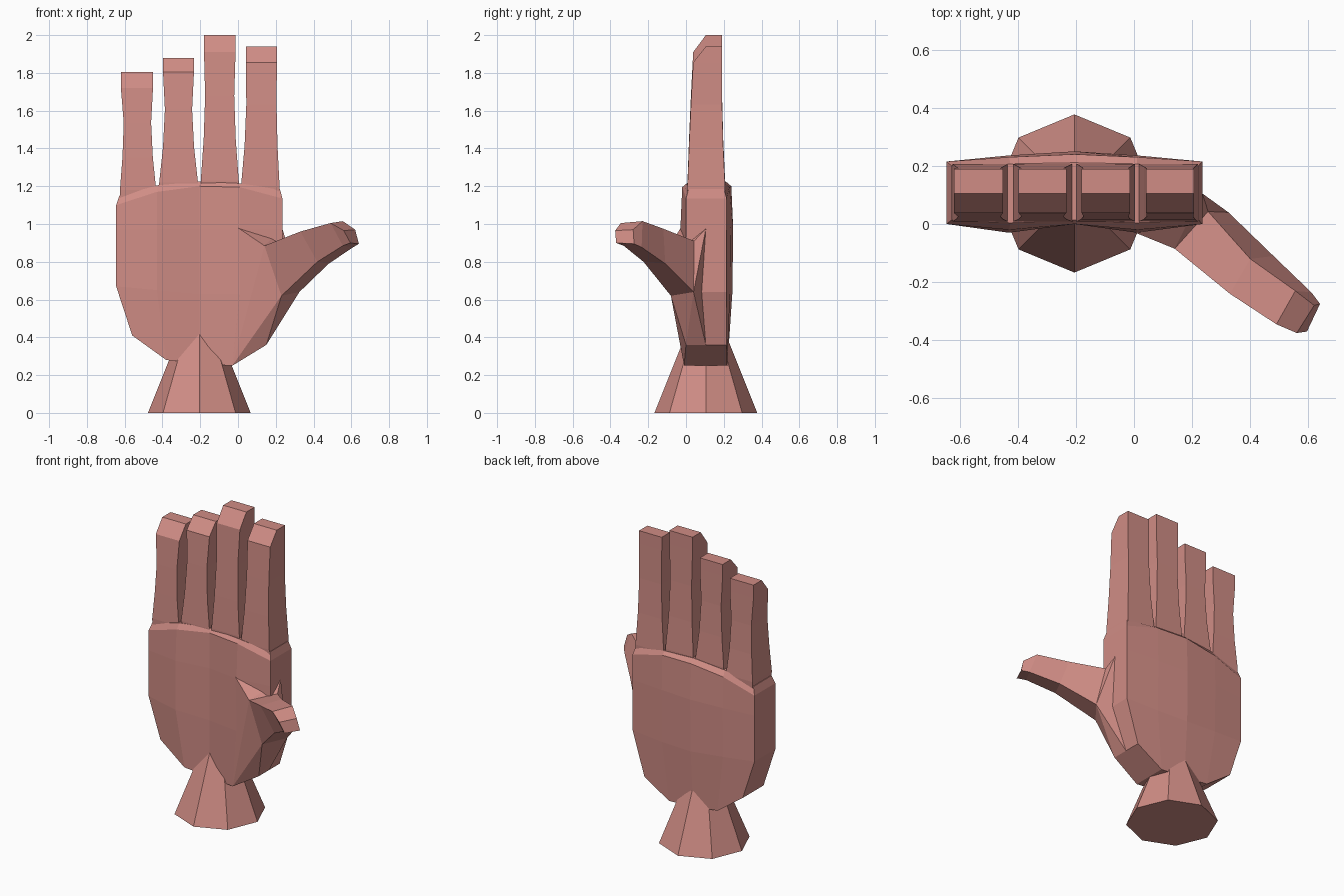
import bpy, bmesh, math
from mathutils import Vector

if "Cube" in bpy.data.objects:
    bpy.data.objects.remove(bpy.data.objects["Cube"])

skin = bpy.data.materials.new("skin_pink")
skin.diffuse_color = (0.63, 0.265, 0.235, 1)
skin.use_nodes = True
skin.node_tree.nodes["Principled BSDF"].inputs["Base Color"].default_value = skin.diffuse_color


def finish(name, bm):
    """Turn a bmesh into a flat-shaded skin object."""
    bmesh.ops.recalc_face_normals(bm, faces=bm.faces[:])
    mesh = bpy.data.meshes.new(name)
    bm.to_mesh(mesh)
    bm.free()
    mesh.materials.append(skin)
    ob = bpy.data.objects.new(name, mesh)
    bpy.context.collection.objects.link(ob)
    return ob


def loft(name, rings):
    """Join closed rings of equal size and cap both ends."""
    bm = bmesh.new()
    vs = [[bm.verts.new(p) for p in ring] for ring in rings]
    n = len(rings[0])
    for a, b in zip(vs, vs[1:]):
        for i in range(n):
            j = (i + 1) % n
            bm.faces.new((a[i], a[j], b[j], b[i]))
    bm.faces.new(vs[0][::-1])
    bm.faces.new(vs[-1])
    return finish(name, bm)


# Wrist: octagonal stump that narrows into the palm
def octagon(r, z):
    return [(-0.205 + r * math.cos(i * math.pi / 4),
             0.105 + r * math.sin(i * math.pi / 4), z) for i in range(8)]


loft("wrist", [octagon(0.272, 0), octagon(0.072, 0.5)])

# Palm: five columns by five rows, front and back skins joined round the rim
wide = (-0.645, -0.43, -0.205, 0.01, 0.235)
rows = [  # column x, column z, front bulge, back bulge, inset in depth
    ((-0.56, -0.38, -0.205, -0.03, 0.15), (0.41, 0.28, 0.26, 0.25, 0.36), 0.01, 0.005, 0.0),
    (wide, (0.67, 0.65, 0.63, 0.63, 0.64), 0.03, 0.03, 0.0),
    (wide, (0.97, 0.97, 0.97, 0.97, 0.97), 0.03, 0.035, 0.0),
    (wide, (1.10, 1.17, 1.20, 1.195, 1.135), 0.02, 0.025, 0.0),
    ((-0.628, -0.425, -0.205, 0.01, 0.222), (1.15, 1.205, 1.225, 1.215, 1.185), 0.01, 0.01, 0.014),
]
front_shape = (0, 1, 0, 1, 0)
back_shape = (0, 0.6, 1, 0.6, 0)
bm = bmesh.new()
front, back = [], []
for xs, zs, fb, bb, inset in rows:
    front.append([bm.verts.new((x, inset - fb * s, z)) for x, z, s in zip(xs, zs, front_shape)])
    back.append([bm.verts.new((x, 0.215 - inset + bb * s, z)) for x, z, s in zip(xs, zs, back_shape)])
for r in range(4):
    for c in range(4):
        for g in (front, back):
            bm.faces.new((g[r][c], g[r][c + 1], g[r + 1][c + 1], g[r + 1][c]))
    for c in (0, 4):
        bm.faces.new((front[r][c], back[r][c], back[r + 1][c], front[r + 1][c]))
for r in (0, 4):
    for c in range(4):
        bm.faces.new((front[r][c], front[r][c + 1], back[r][c + 1], back[r][c]))
finish("palm", bm)


# Fingers: waisted box columns with the tip cut off at a slant on the front
def finger(name, base, mid, tip, base_z, cut_z, top_z):
    def ring(xs, y0, y1, z):
        return [(xs[0], y0, z), (xs[1], y0, z), (xs[1], y1, z), (xs[0], y1, z)]
    quarter = [(b + 2 * m) / 3 for b, m in zip(base, mid)]
    span = cut_z - base_z
    rings = [ring(base, 0.012, 0.203, base_z - 0.1),
             ring(base, 0.008, 0.207, base_z),
             ring(quarter, 0.016, 0.197, base_z + span * 0.32),
             ring(mid, 0.026, 0.191, base_z + span * 0.66),
             ring(tip, 0.038, 0.19, cut_z),
             ring(tip, 0.105, 0.19, top_z)]
    loft(name, rings)


finger("little_finger", (-0.625, -0.433), (-0.605, -0.46), (-0.62, -0.45), 1.18, 1.72, 1.805)
finger("ring_finger", (-0.417, -0.212), (-0.387, -0.243), (-0.397, -0.233), 1.22, 1.805, 1.88)
finger("middle_finger", (-0.197, 0.004), (-0.174, -0.02), (-0.18, -0.013), 1.23, 1.91, 2.0)
finger("index_finger", (0.016, 0.22), (0.044, 0.204), (0.042, 0.206), 1.20, 1.855, 1.94)

# Thumb: rings run front top, front bottom, back bottom, back top
knuckle = [(0.14, -0.085, 0.885), (0.23, -0.08, 0.62), (0.325, 0.04, 0.64), (0.255, 0.043, 0.91)]
loft("thumb", [
    knuckle,
    [(0.33, -0.24, 0.96), (0.42, -0.225, 0.80), (0.48, -0.11, 0.79), (0.40, -0.12, 0.975)],
    [(0.49, -0.345, 1.005), (0.555, -0.33, 0.885), (0.61, -0.235, 0.877), (0.555, -0.23, 1.015)],
    [(0.56, -0.375, 0.965), (0.595, -0.37, 0.90), (0.64, -0.275, 0.895), (0.62, -0.28, 0.97)],
])

# Thumb base: wedge of flesh swelling from the palm to the thumb knuckle
bm = bmesh.new()
root = [(0.0, -0.028, 0.98), (-0.03, -0.01, 0.25), (0.15, 0.0, 0.36),
        (0.15, 0.105, 0.36), (0.235, 0.105, 0.975)]
for p in root + knuckle:
    bm.verts.new(Vector(p))
bmesh.ops.convex_hull(bm, input=bm.verts[:])
finish("thumb_base", bm)
